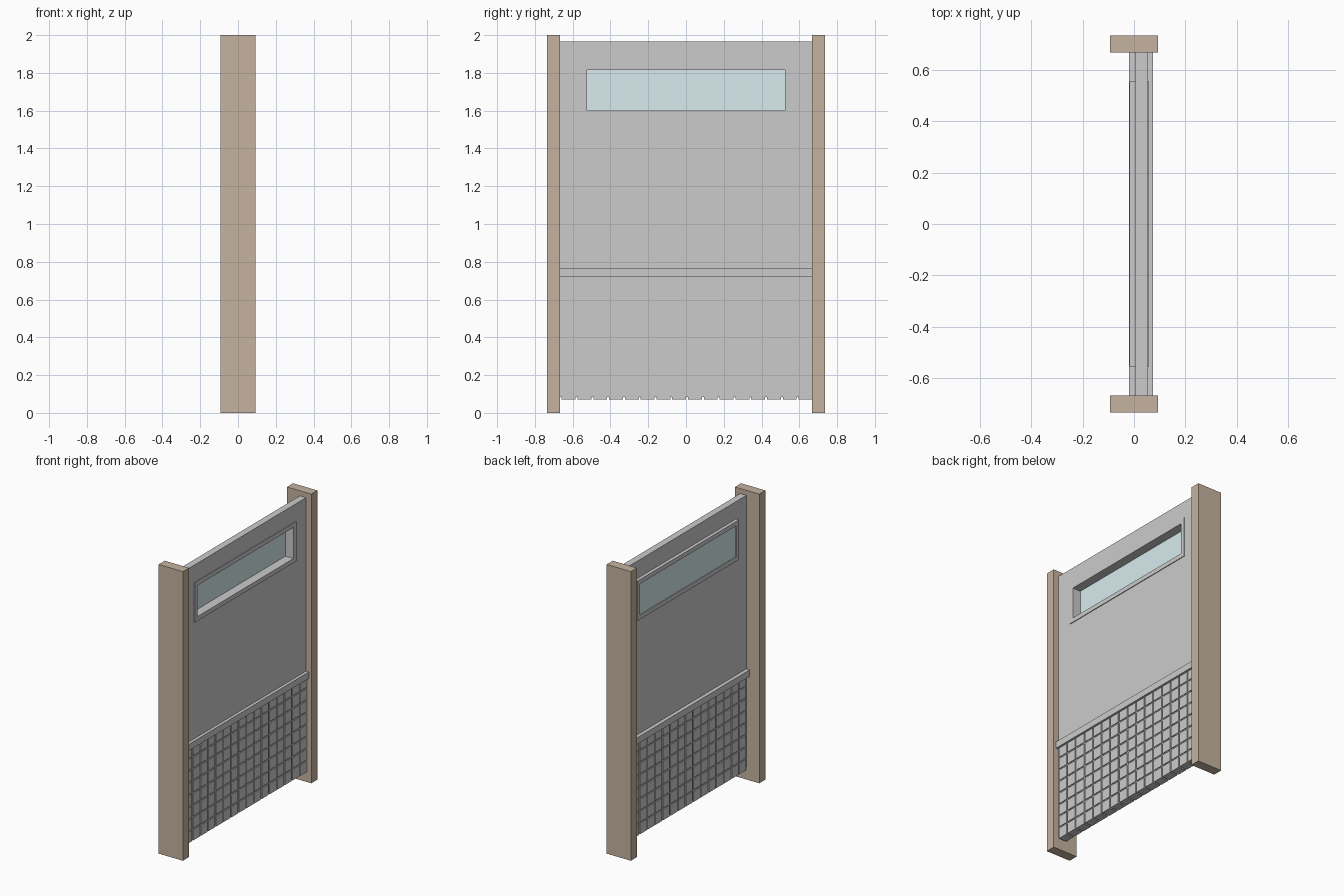
import bpy, bmesh

if "Cube" in bpy.data.objects:
    bpy.data.objects.remove(bpy.data.objects["Cube"])


def material(name, rgb):
    m = bpy.data.materials.new(name)
    m.diffuse_color = (*rgb, 1)
    m.use_nodes = True
    m.node_tree.nodes["Principled BSDF"].inputs["Base Color"].default_value = m.diffuse_color
    return m


def finish(name, bm, mat=None):
    bmesh.ops.recalc_face_normals(bm, faces=bm.faces)
    me = bpy.data.meshes.new(name)
    bm.to_mesh(me)
    bm.free()
    ob = bpy.data.objects.new(name, me)
    bpy.context.collection.objects.link(ob)
    if mat:
        me.materials.append(mat)
    return ob


def add_box(bm, x, y, z):
    vs = bmesh.ops.create_cube(bm, size=1)["verts"]
    for v in vs:
        v.co = [lo + (c + 0.5) * (hi - lo) for c, (lo, hi) in zip(v.co, (x, y, z))]


def box(name, x, y, z, mat=None):
    bm = bmesh.new()
    add_box(bm, x, y, z)
    return finish(name, bm, mat)


def ring(name, x, outer, inner):
    """Slab with a rectangular opening; outer and inner are (half width, z low, z high)."""
    bm = bmesh.new()
    loops = []
    for px in x:
        for w, lo, hi in (outer, inner):
            loops.append([bm.verts.new((px, a, b))
                          for a, b in ((-w, lo), (w, lo), (w, hi), (-w, hi))])
    o0, i0, o1, i1 = loops
    for a, b in ((o0, i0), (i0, i1), (i1, o1), (o1, o0)):
        for k in range(4):
            n = (k + 1) % 4
            bm.faces.new((a[k], a[n], b[n], b[k]))
    return finish(name, bm)


wood = material("wood", (0.56, 0.45, 0.35))
glass = material("glass", (0.69, 0.83, 0.86))

# Side posts
for side, y in (("left", (-0.735, -0.668)), ("right", (0.668, 0.735))):
    box(side + "_post", (-0.093, 0.093), y, (0, 2), wood)

# Wall with window opening
W = 0.668
ring("wall_panel", (0.006, 0.053), (W, 0.083, 1.965), (0.555, 1.57, 1.845))

# Window
ring("window_frame", (-0.017, 0.058), (0.555, 1.57, 1.845), (0.525, 1.6, 1.815))
box("window_glass", (-0.012, -0.004), (-0.525, 0.525), (1.6, 1.815), glass)

# Chair rail
box("chair_rail", (-0.02, 0.074), (-W, W), (0.72, 0.765))

# Tiles showing on both faces, with grooves between them
PITCH, GAP = 0.0836, 0.01
bm = bmesh.new()
for i in range(16):
    y0 = -0.663 + GAP / 2 + i * PITCH
    for j in range(8):
        z0 = 0.07 + j * PITCH
        add_box(bm, (0.0, 0.059), (y0, min(y0 + PITCH - GAP, W)),
                (z0, min(z0 + PITCH - GAP, 0.722)))
finish("wall_tiles", bm)
